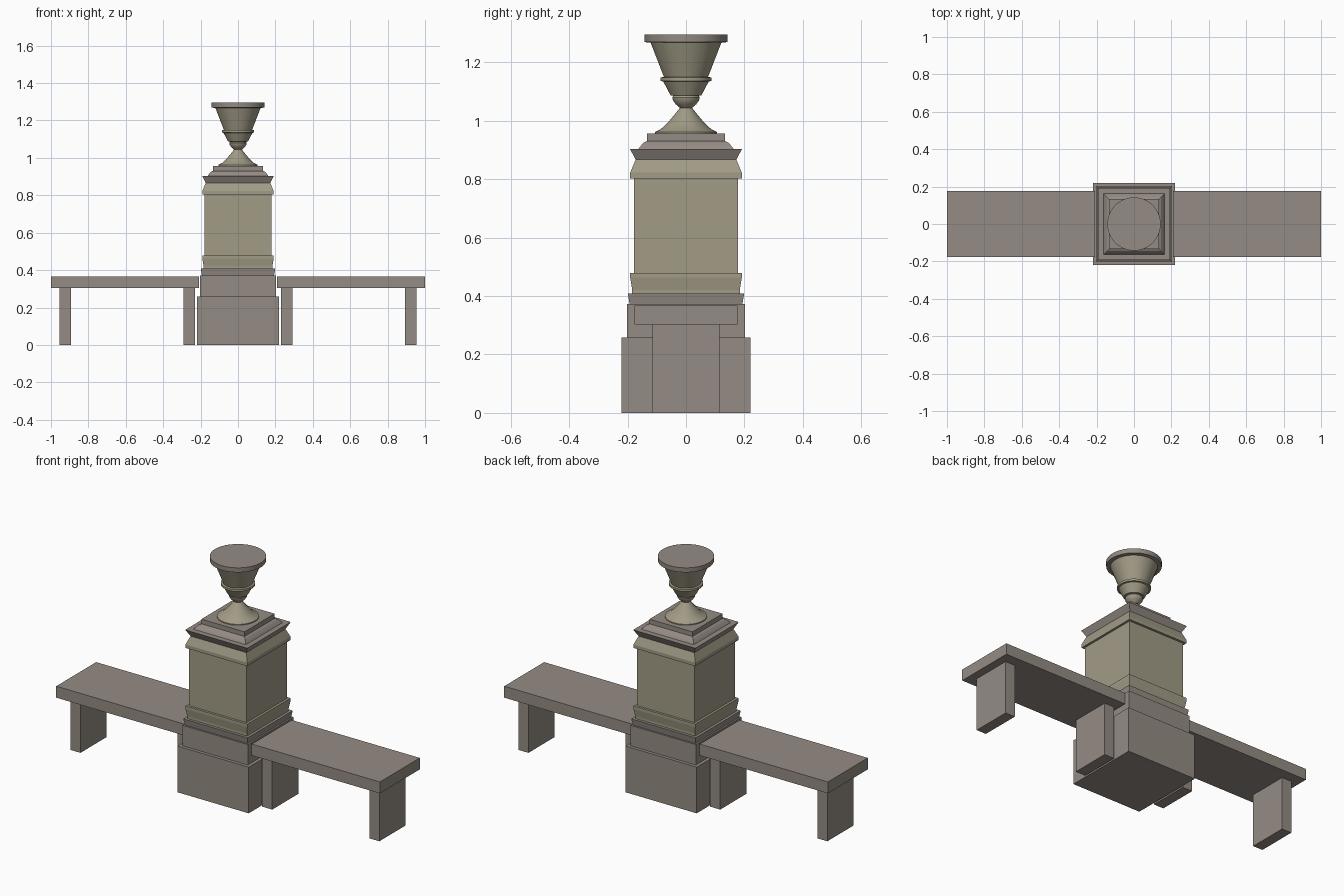
import bpy, bmesh, math

if "Cube" in bpy.data.objects:
    bpy.data.objects.remove(bpy.data.objects["Cube"])


def material(name, rgb):
    m = bpy.data.materials.new(name)
    m.diffuse_color = (*rgb, 1)
    m.use_nodes = True
    m.node_tree.nodes["Principled BSDF"].inputs["Base Color"].default_value = m.diffuse_color
    return m


TAUPE = material("weathered_stone", (0.30, 0.26, 0.23))
OLIVE = material("mossy_stone", (0.36, 0.33, 0.24))


def box(name, x0, x1, half_y, z0, z1):
    """Axis-aligned block centred on y = 0."""
    bm = bmesh.new()
    bmesh.ops.create_cube(bm, size=1)
    for v in bm.verts:
        v.co = ((x0 + x1) / 2 + v.co.x * (x1 - x0), v.co.y * 2 * half_y,
                (z0 + z1) / 2 + v.co.z * (z1 - z0))
    return finish(bm, name, TAUPE)


def finish(bm, name, mat):
    bmesh.ops.recalc_face_normals(bm, faces=bm.faces)
    me = bpy.data.meshes.new(name)
    bm.to_mesh(me)
    bm.free()
    me.materials.append(mat)
    ob = bpy.data.objects.new(name, me)
    bpy.context.collection.objects.link(ob)
    return ob


def turned(name, profile, mat, sides=4):
    """Sweep a (half width, z) profile round z; 4 sides gives a square plan."""
    k = math.sqrt(2) if sides == 4 else 1
    bm = bmesh.new()
    rings = []
    for r, z in profile:
        angles = [2 * math.pi * (i + 0.5) / sides for i in range(sides)]
        rings.append([bm.verts.new((k * r * math.cos(a), k * r * math.sin(a), z))
                      for a in angles])
    for lo, hi in zip(rings, rings[1:]):
        for i in range(sides):
            j = (i + 1) % sides
            bm.faces.new((lo[i], lo[j], hi[j], hi[i]))
    bm.faces.new(rings[0][::-1])
    bm.faces.new(rings[-1])
    ob = finish(bm, name, mat)
    if sides > 4:
        bpy.ops.object.select_all(action='DESELECT')
        bpy.context.view_layer.objects.active = ob
        ob.select_set(True)
        bpy.ops.object.shade_smooth_by_angle(angle=math.radians(30))
    return ob


# Plinth blocks
box("plinth_lower", -0.22, 0.22, 0.22, 0, 0.258)
box("plinth_upper", -0.202, 0.202, 0.202, 0.258, 0.372)

# Pedestal mouldings and shaft
turned("base_moulding", [(0.193, 0.372), (0.199, 0.408), (0.188, 0.408)], TAUPE)
turned("base_torus", [(0.184, 0.408), (0.184, 0.421), (0.191, 0.463),
                      (0.191, 0.479), (0.178, 0.479)], OLIVE)
turned("shaft", [(0.178, 0.479), (0.178, 0.805)], OLIVE)
turned("neck_moulding", [(0.178, 0.803), (0.191, 0.803), (0.191, 0.822),
                         (0.172, 0.868)], OLIVE)
turned("cornice", [(0.172, 0.866), (0.192, 0.904), (0.162, 0.904),
                   (0.155, 0.914), (0.145, 0.925), (0.133, 0.931),
                   (0.133, 0.957)], TAUPE)

# Urn
turned("urn_foot", [(0.106, 0.955), (0.106, 0.962), (0.086, 0.972), (0.064, 0.992),
                    (0.042, 1.018), (0.021, 1.044)], OLIVE, 32)
turned("urn_bowl", [(0.021, 1.044), (0.036, 1.057), (0.045, 1.070), (0.047, 1.080),
                    (0.044, 1.086), (0.053, 1.087), (0.078, 1.134), (0.087, 1.136),
                    (0.087, 1.148), (0.076, 1.150), (0.122, 1.268)], OLIVE, 32)
turned("urn_lip", [(0.122, 1.267), (0.142, 1.269), (0.143, 1.295)], TAUPE, 32)

# Benches on both sides
for side, s in (("left", -1), ("right", 1)):
    for part, a, b, half_y, z0, z1 in (
            ("seat", 0.208, 1.0, 0.176, 0.303, 0.367),
            ("inner_leg", 0.230, 0.292, 0.115, 0, 0.303),
            ("outer_leg", 0.893, 0.954, 0.115, 0, 0.303)):
        box(f"{side}_bench_{part}", min(s * a, s * b), max(s * a, s * b), half_y, z0, z1)
